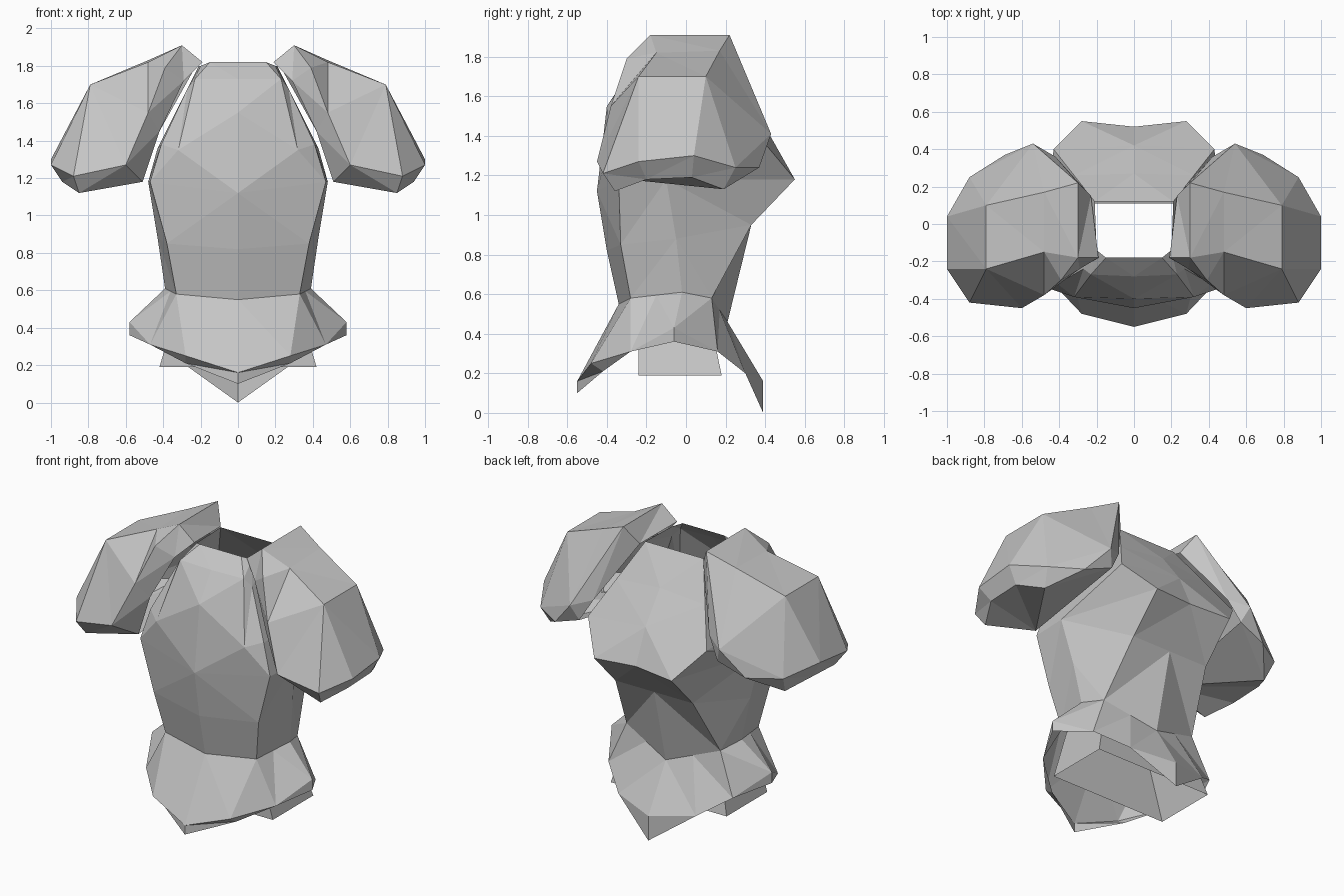
import bpy
import bmesh

cube = bpy.data.objects.get("Cube")
if cube:
    bpy.data.objects.remove(cube, do_unlink=True)

# One plain plate colour
steel = bpy.data.materials.new("light grey plate")
steel.use_nodes = True
grey = (0.56, 0.56, 0.56, 1.0)
steel.diffuse_color = grey
steel.node_tree.nodes["Principled BSDF"].inputs["Base Color"].default_value = grey


def band_faces(upper, lower):
    """Corner lists joining two rows of points, without repeated corners."""
    for i in range(len(upper) - 1):
        corners = list(dict.fromkeys((upper[i], lower[i], lower[i + 1], upper[i + 1])))
        if len(corners) > 2:
            yield corners


def loft(rows):
    """All faces between successive rows."""
    return [face for pair in zip(rows, rows[1:]) for face in band_faces(*pair)]


def mirrored_plates(name, faces):
    """Build faceted plates from corner lists and mirror them across x."""
    bm = bmesh.new()
    for corners in faces:
        bm.faces.new([bm.verts.new(point) for point in corners])
    bmesh.ops.remove_doubles(bm, verts=bm.verts[:], dist=0.002)
    bmesh.ops.triangulate(bm, faces=bm.faces[:], quad_method='SHORT_EDGE')
    bmesh.ops.recalc_face_normals(bm, faces=bm.faces[:])
    mesh = bpy.data.meshes.new(name)
    bm.to_mesh(mesh)
    bm.free()
    mesh.materials.append(steel)
    obj = bpy.data.objects.new(name, mesh)
    bpy.context.collection.objects.link(obj)
    obj.modifiers.new("Mirror", 'MIRROR')


# Torso shell: half rings running from front centre to back centre
neck = [(0, -.18, 1.82), (.15, -.18, 1.82), (.2, -.14, 1.8), (.21, .12, 1.8), (0, .12, 1.8)]
collar = [(0, -.28, 1.73), (.23, -.27, 1.73), (.27, -.24, 1.68), (.32, .26, 1.58), (0, .27, 1.61)]
chest = [(0, -.4, 1.55), (.32, -.39, 1.35), (.41, -.32, 1.38), (.43, .4, 1.36), (0, .42, 1.41)]
ribs = [(0, -.45, 1.12), (.47, -.34, 1.18), (.48, -.1, 1.18), (.28, .55, 1.18), (0, .52, 1.19)]
waist = [(0, -.4, .82), (.38, -.33, .85), (.43, -.05, .88), (.28, .33, .95), (0, .33, .95)]
belt = [(0, -.34, .55), (.33, -.28, .58), (.39, -.02, .61), (.34, .13, .58), (0, .21, .46)]
mirrored_plates("torso_shell", loft([neck, collar, chest, ribs, waist, belt]))

# Flared hip skirt; its rim has thickness only at the front, back and side tips
skirt_top = belt[:2] + [(.36, -.15, .595)] + belt[2:4] + [(.17, .17, .52), belt[-1]]
hip_front, hip_back, tail = (.47, -.28, .31), (.45, .16, .31), (.28, .3, .2)
skirt_edge = [(0, -.55, .16), (.28, -.48, .25), hip_front, (.58, -.06, .43),
              hip_back, tail, (0, .39, .16)]
skirt_rim = [(0, -.55, .1), (.28, -.42, .21), hip_front, (.58, -.06, .36),
             hip_back, tail, (0, .39, 0)]
mirrored_plates("hip_skirt", loft([skirt_top, skirt_edge, skirt_rim]))


# Open pelvis sleeve inside the skirt, slightly wider at its base
def pelvis_row(width, back, z):
    return [(0, -.24, z), (width, -.24, z), (width, back, z), (0, back, z)]


mirrored_plates("pelvis_sleeve", loft([pelvis_row(.32, .11, .53), pelvis_row(.42, .18, .19)]))

# Shoulder guards: bands running front to back, from the neck out to the rim
inner_edge = [(.51, -.3, 1.18), (.42, -.31, 1.45), (.29, -.24, 1.72), (.19, -.18, 1.82),
              (.23, .15, 1.79), (.42, .36, 1.45), (.5, .39, 1.31)]
ridge = [(.6, -.45, 1.27), (.48, -.38, 1.55), (.39, -.3, 1.79), (.3, -.18, 1.91),
         (.3, .22, 1.91), (.54, .43, 1.41), (.69, .37, 1.24)]
crown_front, crown_back = (.48, -.15, 1.82), (.48, .17, 1.83)
crown = ridge[:2] + [crown_front] * 2 + [crown_back] + ridge[5:]
front_corner, back_corner = (.88, -.42, 1.21), (.88, .25, 1.24)
shoulder_front, shoulder_back = (.79, -.24, 1.7), (.79, .1, 1.7)
outer = [front_corner] + [shoulder_front] * 3 + [shoulder_back] * 2 + [back_corner]
rim_front, rim_back = (1, -.24, 1.27), (1, .04, 1.3)
rim = [front_corner] + [rim_front] * 3 + [rim_back] * 2 + [back_corner]
guard = loft([inner_edge, ridge, crown, outer, rim])

# Turned-under lip and underside of the guards
edge = [inner_edge[0], ridge[0], front_corner, rim_front, rim_back,
        back_corner, ridge[-1], inner_edge[-1]]
lip = [inner_edge[0]] * 2 + [(.85, -.36, 1.12), (.94, -.2, 1.18), (.94, .03, 1.19),
                             (.85, .19, 1.13)] + [inner_edge[-1]] * 2
guard += loft([edge, lip])
guard.append(list(dict.fromkeys(lip)))
mirrored_plates("shoulder_guards", guard)
